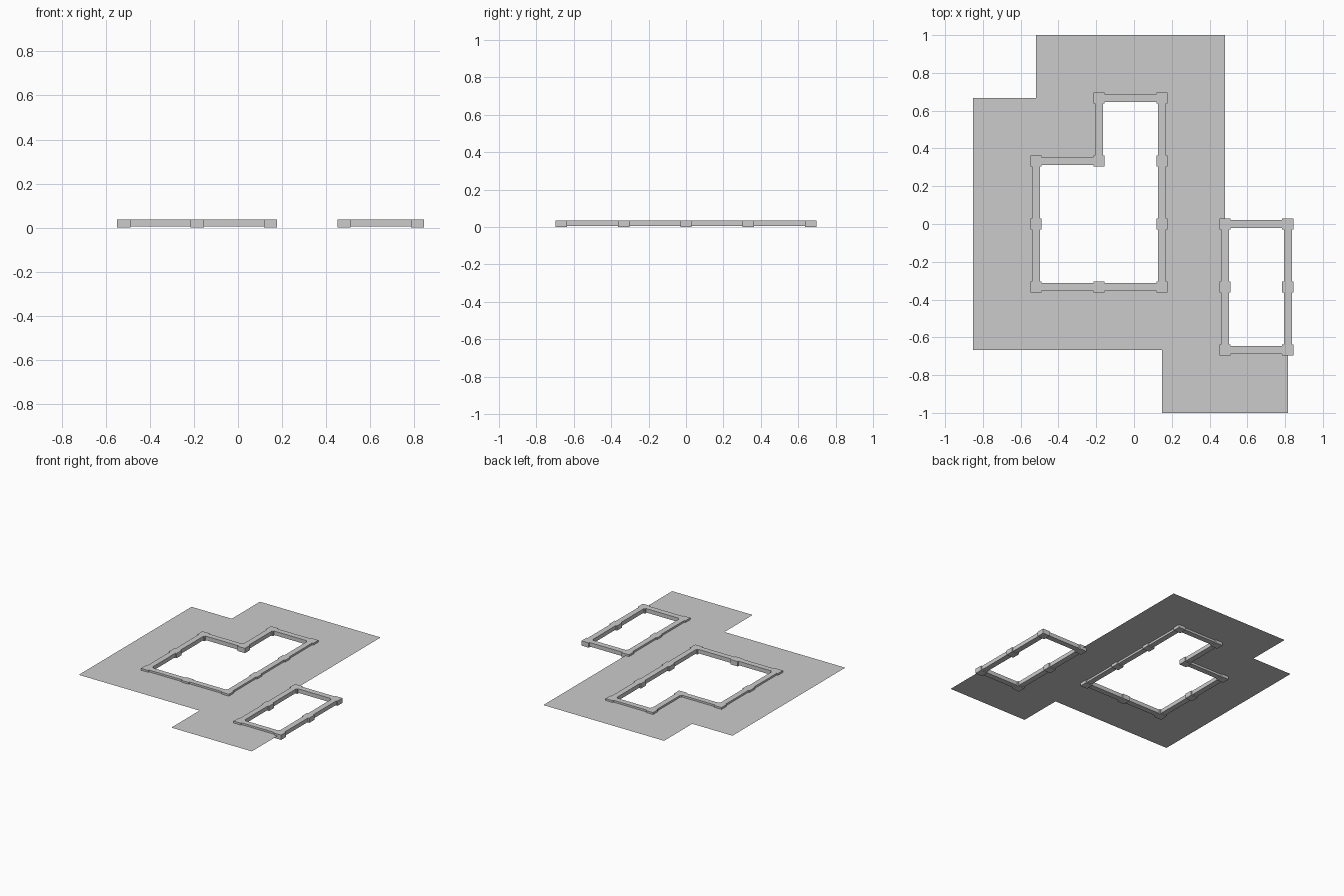
import bpy, bmesh
from mathutils import Matrix, Vector

cube = bpy.data.objects.get("Cube")
if cube:
    bpy.data.objects.remove(cube, do_unlink=True)

STEP = 1 / 3            # planning grid
X0, Y0 = -0.852, 1.0    # back corner of the grid
SHEET_Z = 0.022
TOP = 0.036

# Plan, back row first: # paving, M main room, S side room
PLAN = [".###.",
        "##M#.",
        "#MM#.",
        "#MM#S",
        "####S",
        "...##"]

grey = bpy.data.materials.new("light_grey")
grey.use_nodes = True
colour = (0.6, 0.6, 0.6, 1)
grey.diffuse_color = colour
grey.node_tree.nodes["Principled BSDF"].inputs["Base Color"].default_value = colour


def point(c, r, z=0.0):
    return Vector((X0 + c * STEP, Y0 - r * STEP, z))


def add_object(name, bm):
    mesh = bpy.data.meshes.new(name)
    bm.to_mesh(mesh)
    bm.free()
    mesh.materials.append(grey)
    obj = bpy.data.objects.new(name, mesh)
    bpy.context.collection.objects.link(obj)


def box(bm, centre, sx, sy, low, high):
    place = Matrix.Translation((centre.x, centre.y, (low + high) / 2))
    size = Matrix.Diagonal((sx, sy, high - low, 1))
    bmesh.ops.create_cube(bm, size=1, matrix=place @ size)


def cells(kind):
    return {(c, r) for r, row in enumerate(PLAN) for c, k in enumerate(row) if k == kind}


# Thin paving sheet with the rooms left open
bm = bmesh.new()
for c, r in sorted(cells("#")):
    corners = [(c, r + 1), (c + 1, r + 1), (c + 1, r), (c, r)]
    bm.faces.new([bm.verts.new(point(a, b, SHEET_Z)) for a, b in corners])
bmesh.ops.remove_doubles(bm, verts=bm.verts, dist=0.001)
add_object("paving_sheet", bm)


# Foundation beams and corner pads along each room's outline
def foundation(kind, name):
    room = cells(kind)
    beams, pads, nodes = bmesh.new(), bmesh.new(), set()
    for c, r in sorted(room):
        sides = {(c - 1, r): ((c, r), (c, r + 1)),
                 (c + 1, r): ((c + 1, r), (c + 1, r + 1)),
                 (c, r - 1): ((c, r), (c + 1, r)),
                 (c, r + 1): ((c, r + 1), (c + 1, r + 1))}
        for neighbour, (a, b) in sides.items():
            if neighbour in room:
                continue
            nodes |= {a, b}
            p, q = point(*a), point(*b)
            along_x = a[1] == b[1]
            sx, sy = (STEP, 0.042) if along_x else (0.042, STEP)
            box(beams, (p + q) / 2, sx, sy, 0.006, TOP)
    for n in sorted(nodes):
        box(pads, point(*n), 0.06, 0.06, 0, TOP)
    add_object(name + "_beams", beams)
    add_object(name + "_pads", pads)


foundation("M", "main_room")
foundation("S", "side_room")
